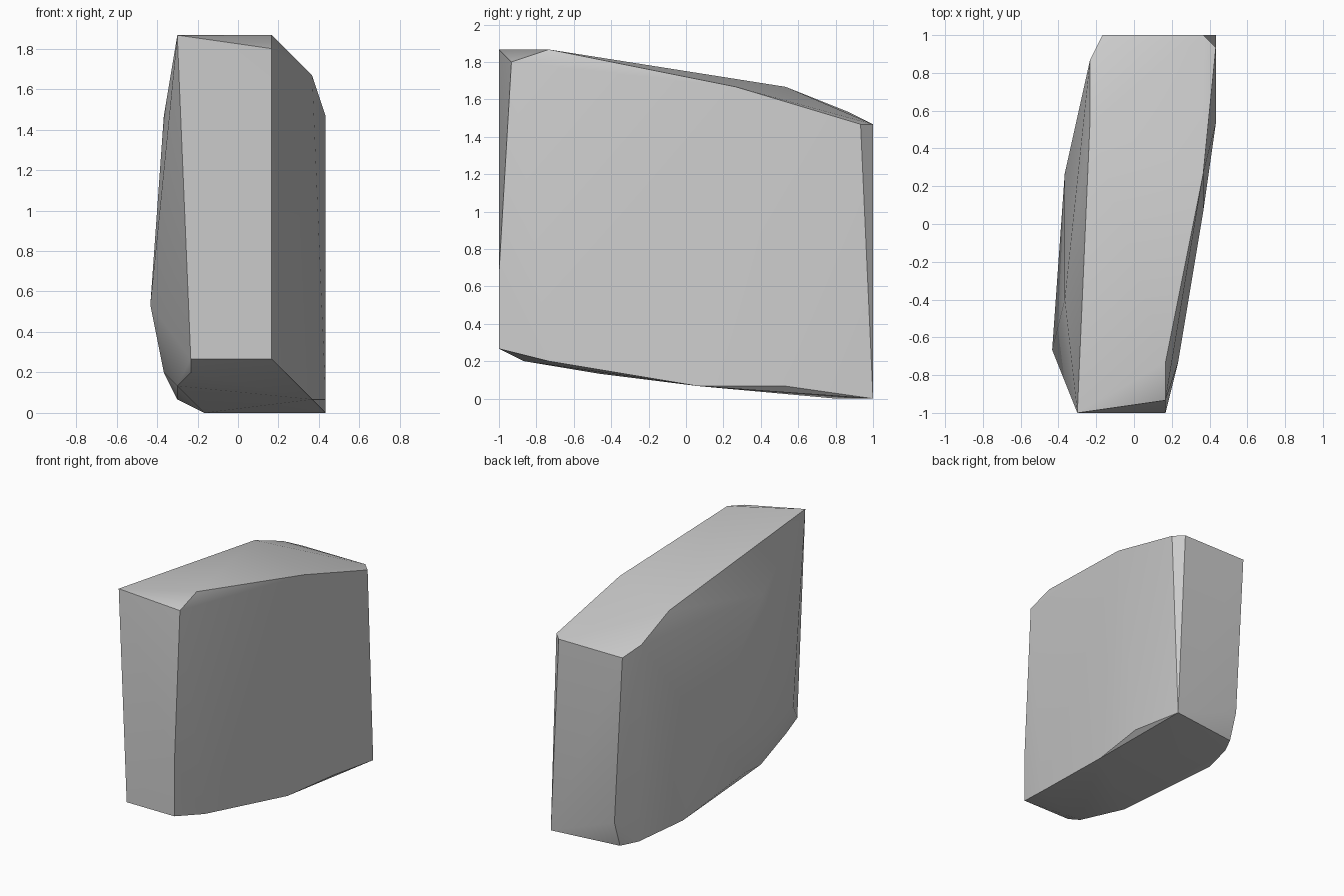
import bpy
import bmesh
from math import radians
from mathutils import Vector

# Remove the default cube
default_cube = bpy.data.objects.get("Cube")
if default_cube:
    bpy.data.objects.remove(default_cube, do_unlink=True)

# Size of one step of the lattice that the corners sit on
WIDTH, DEPTH = 13, 30
STEP = 2 / DEPTH

# Corners of the block, as lattice steps (across, back, up)
corners = {
    "front_face": [(2, 0, 28), (9, 1, 27), (9, 0, 10), (9, 0, 4), (3, 0, 4)],
    "back_face": [(4, 30, 22), (12, 30, 22), (13, 30, 0), (5, 30, 3)],
    "back_chamfer": [(13, 29, 22), (3, 28, 23)],
    "top_ridge": [(9, 4, 28), (12, 19, 25), (3, 23, 25)],
    "left_underside": [(10, 4, 3), (12, 16, 1), (13, 23, 1)],
    "right_underside": [(3, 2, 3), (2, 8, 2), (2, 22, 1), (4, 27, 0), (5, 29, 0)],
    "right_bulge": [(0, 5, 8), (1, 12, 3), (1, 19, 10), (1, 9, 22)],
}


def lattice_point(across, back, up):
    return Vector((across - WIDTH / 2, back - DEPTH / 2, up)) * STEP


def make_material(name, colour):
    material = bpy.data.materials.new(name)
    material.use_nodes = True
    material.diffuse_color = colour
    shader = material.node_tree.nodes["Principled BSDF"]
    shader.inputs["Base Color"].default_value = colour
    return material


def make_hull(name, points, material):
    # Wrap a convex skin around the corner points
    bm = bmesh.new()
    for point in points:
        bm.verts.new(point)
    hull = bmesh.ops.convex_hull(bm, input=bm.verts[:])
    loose = set(hull["geom_interior"] + hull["geom_unused"])
    bmesh.ops.delete(
        bm,
        geom=[item for item in loose if isinstance(item, bmesh.types.BMVert)],
        context="VERTS",
    )
    bmesh.ops.recalc_face_normals(bm, faces=bm.faces[:])
    mesh = bpy.data.meshes.new(name)
    bm.to_mesh(mesh)
    bm.free()
    mesh.materials.append(material)
    block = bpy.data.objects.new(name, mesh)
    bpy.context.collection.objects.link(block)
    return block


# Faceted stone block
stone = make_material("pale_grey", (0.6, 0.6, 0.6, 1))
points = [lattice_point(*corner) for group in corners.values() for corner in group]
block = make_hull("faceted_block", points, stone)

# Soft shading across shallow facets, crisp main edges
bpy.ops.object.select_all(action="DESELECT")
block.select_set(True)
bpy.context.view_layer.objects.active = block
bpy.ops.object.shade_smooth_by_angle(angle=radians(30))
